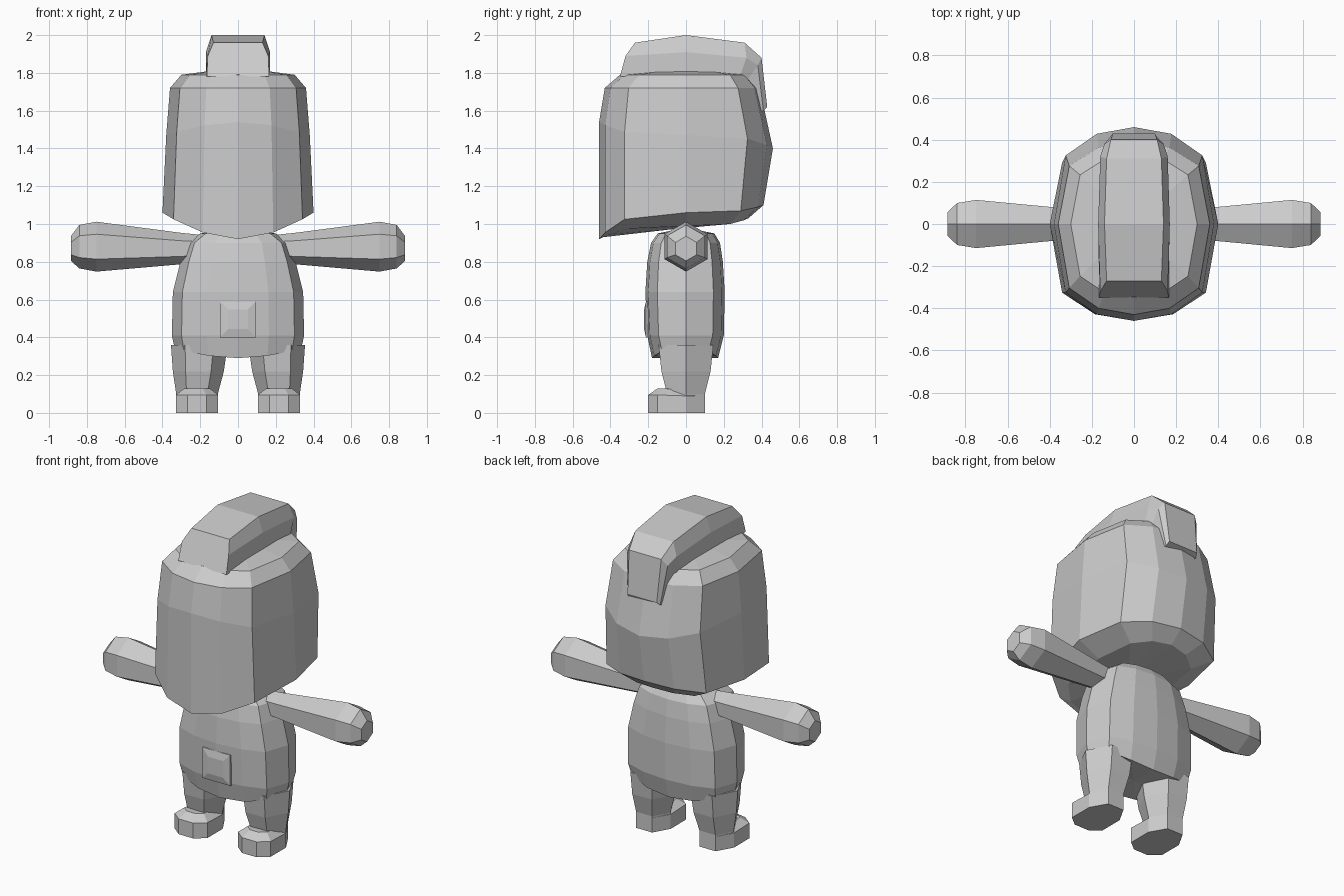
import bpy
import bmesh
from math import sin, cos, pi, copysign
from mathutils import Vector

cube = bpy.data.objects.get("Cube")
if cube:
    bpy.data.objects.remove(cube, do_unlink=True)

grey = bpy.data.materials.new("plain grey")
grey.use_nodes = True
tone = (0.6, 0.6, 0.6, 1)
grey.diffuse_color = tone
grey.node_tree.nodes["Principled BSDF"].inputs["Base Color"].default_value = tone


def loft(name, rings, start=None, end=None, mirror=False):
    """Skin a row of closed rings; ends close to a point or with a flat face."""
    bm = bmesh.new()
    rows = [[bm.verts.new(p) for p in ring] for ring in rings]
    n = len(rows[0])
    for a, b in zip(rows, rows[1:]):
        for i in range(n):
            j = (i + 1) % n
            bm.faces.new((a[i], a[j], b[j], b[i]))
    for row, tip in ((rows[0], start), (rows[-1], end)):
        if tip is None:
            bm.faces.new(row)
        else:
            v = bm.verts.new(tip)
            for i in range(n):
                bm.faces.new((row[i], row[(i + 1) % n], v))
    bmesh.ops.recalc_face_normals(bm, faces=bm.faces)
    mesh = bpy.data.meshes.new(name)
    bm.to_mesh(mesh)
    bm.free()
    mesh.materials.append(grey)
    obj = bpy.data.objects.new(name, mesh)
    bpy.context.collection.objects.link(obj)
    if mirror:
        obj.modifiers.new("Mirror", "MIRROR").use_mirror_merge = False
    return obj


def shell_ring(half_width, front, back, z_front, z_side, z_back):
    """Squarish twelve-sided ring whose height can differ at front and back."""
    points = []
    for k in range(12):
        a = k * pi / 6
        s, c = sin(a), cos(a)
        if abs(c) < 0.01:
            c = 0
        reach, z_end = (front, z_front) if c > 0 else (back, z_back)
        x = half_width * copysign(abs(s) ** 1.1, s)
        points.append(Vector((x, reach * abs(c) ** 0.5, z_side + (z_end - z_side) * c * c)))
    return points


# Head, from the underside up
loft("head", [
    shell_ring(0.26, -0.44, 0.33, 0.93, 0.99, 1.03),
    shell_ring(0.40, -0.46, 0.41, 0.92, 1.06, 1.10),
    shell_ring(0.38, -0.46, 0.46, 1.54, 1.47, 1.40),
    shell_ring(0.36, -0.43, 0.39, 1.72, 1.72, 1.72),
    shell_ring(0.30, -0.35, 0.33, 1.79, 1.79, 1.79),
], start=(0, -0.05, 0.975), end=(0, 0, 1.83))


# Crest over the head: ridge, shoulder and base at each station
def crest_section(ridge, shoulder, base):
    left = [Vector((w, y, z)) for w, y, z in (ridge, shoulder, base)]
    right = [Vector((-p.x, p.y, p.z)) for p in reversed(left)]
    return left + right


loft("crest", [
    crest_section((0.13, -0.27, 1.96), (0.16, -0.32, 1.89), (0.165, -0.35, 1.78)),
    crest_section((0.14, 0, 2.0), (0.17, 0, 1.91), (0.17, 0, 1.78)),
    crest_section((0.13, 0.31, 1.96), (0.16, 0.32, 1.88), (0.16, 0.27, 1.74)),
    crest_section((0.11, 0.40, 1.88), (0.14, 0.38, 1.84), (0.14, 0.28, 1.70)),
    crest_section((0.10, 0.43, 1.62), (0.11, 0.41, 1.60), (0.11, 0.33, 1.58)),
])

# Body
loft("body", [
    shell_ring(0.335, -0.18, 0.17, 0.29, 0.34, 0.29),
    shell_ring(0.35, -0.205, 0.2, 0.41, 0.41, 0.41),
    shell_ring(0.345, -0.215, 0.205, 0.64, 0.64, 0.64),
    shell_ring(0.305, -0.205, 0.195, 0.80, 0.80, 0.80),
    shell_ring(0.27, -0.185, 0.18, 0.90, 0.90, 0.90),
    shell_ring(0.20, -0.15, 0.15, 0.95, 0.95, 0.95),
], start=(0, 0, 0.29), end=(0, 0, 0.98))


# Belly button plate
def square(half, y):
    return [Vector((sx * half, y, 0.495 + sz * half))
            for sx, sz in ((-1, -1), (1, -1), (1, 1), (-1, 1))]


loft("belly_button", [square(0.095, -0.2), square(0.095, -0.212), square(0.052, -0.222)])

# Arms, six-sided and thicker towards the hand
arm = []
for x, z, r in ((0.17, 0.87, 0.07), (0.3, 0.87, 0.083), (0.75, 0.88, 0.132),
                (0.84, 0.88, 0.115), (0.885, 0.87, 0.065)):
    arm.append([Vector((x, r * sin(k * pi / 3), z + r * cos(k * pi / 3))) for k in range(6)])
loft("arms", arm, mirror=True)

# Legs, six-sided and narrowing to the ankle
leg = []
for x, rx, ry, z in ((0.217, 0.105, 0.1, 0), (0.217, 0.11, 0.1, 0.1),
                     (0.21, 0.135, 0.13, 0.22), (0.205, 0.15, 0.145, 0.36)):
    leg.append([Vector((x + rx * cos(k * pi / 3), ry * sin(k * pi / 3) / sin(pi / 3), z))
                for k in range(6)])
loft("legs", leg, mirror=True)


# Feet
def foot_ring(scale, centre, z_front, z_back):
    half = [(0.05, -0.15), (0.112, -0.1), (0.112, 0.05), (0.055, 0.15)]
    outline = half + [(-x, y) for x, y in reversed(half)]
    return [Vector((0.217 + x * scale, centre + y * scale, z_front if y < 0 else z_back))
            for x, y in outline]


loft("feet", [foot_ring(1, -0.05, 0, 0), foot_ring(1, -0.05, 0.095, 0.09),
              foot_ring(0.6, -0.06, 0.13, 0.12)], mirror=True)
